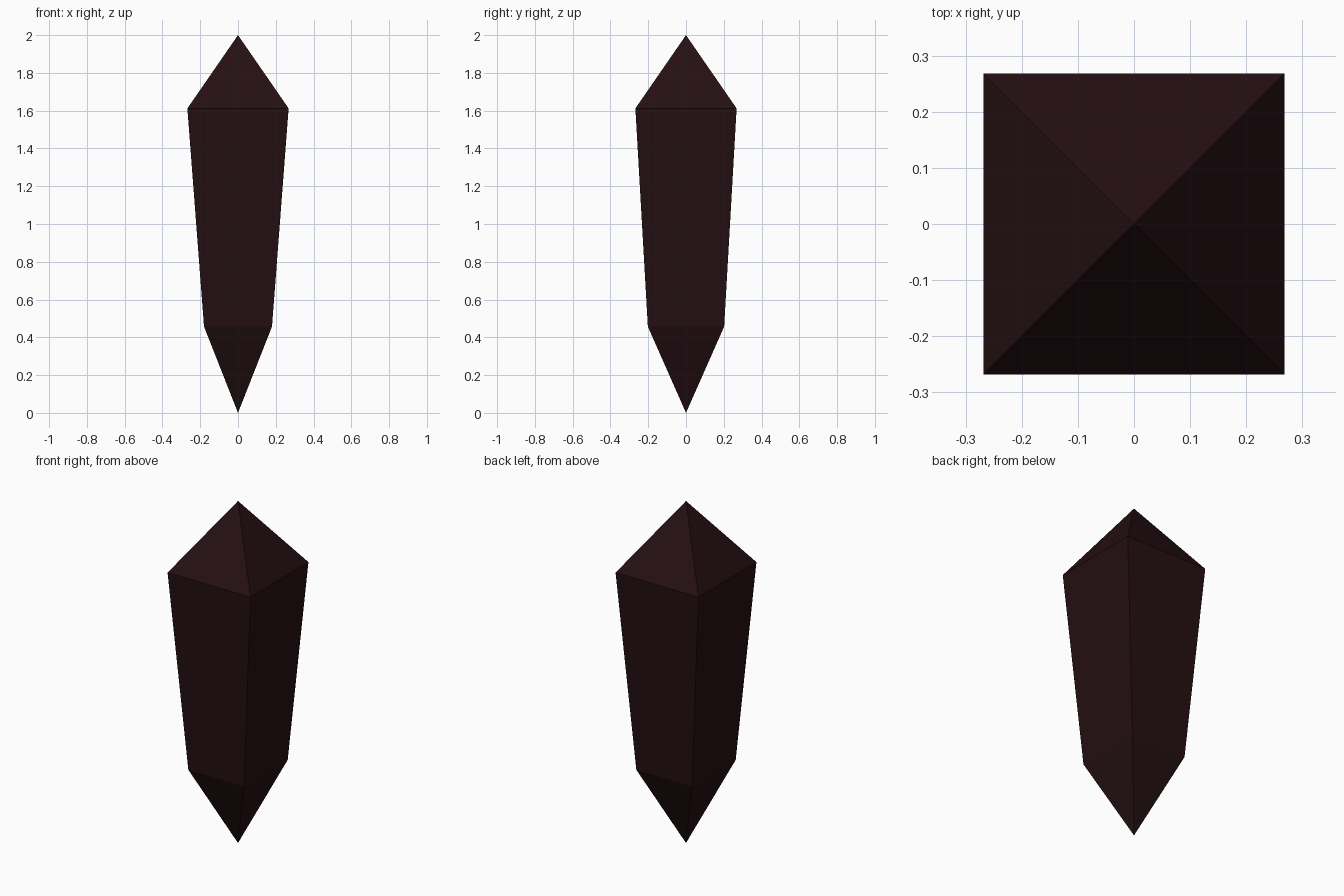
import bpy, bmesh

if "Cube" in bpy.data.objects:
    bpy.data.objects.remove(bpy.data.objects["Cube"])

# Square rings of the crystal: (half width x, half depth y, height)
RINGS = [(0.18, 0.202, 0.457), (0.268, 0.268, 1.612)]
CORNERS = [(-1, -1), (1, -1), (1, 1), (-1, 1)]

bm = bmesh.new()
bottom_tip = bm.verts.new((0, 0, 0))
top_tip = bm.verts.new((0, 0, 2))
lower, upper = [[bm.verts.new((sx * hx, sy * hy, z)) for sx, sy in CORNERS]
                for hx, hy, z in RINGS]

# Each side: lower point, tapered shaft, upper point
for i in range(4):
    j = (i + 1) % 4
    bm.faces.new((bottom_tip, lower[j], lower[i]))
    bm.faces.new((lower[i], lower[j], upper[j], upper[i]))
    bm.faces.new((upper[i], upper[j], top_tip))
bmesh.ops.recalc_face_normals(bm, faces=bm.faces)

mesh = bpy.data.meshes.new("crystal")
bm.to_mesh(mesh)
bm.free()
crystal = bpy.data.objects.new("crystal", mesh)
bpy.context.collection.objects.link(crystal)

# Very dark red
mat = bpy.data.materials.new("dark_red")
mat.diffuse_color = (0.018, 0.005, 0.006, 1)
mat.use_nodes = True
mat.node_tree.nodes["Principled BSDF"].inputs["Base Color"].default_value = mat.diffuse_color
mesh.materials.append(mat)
